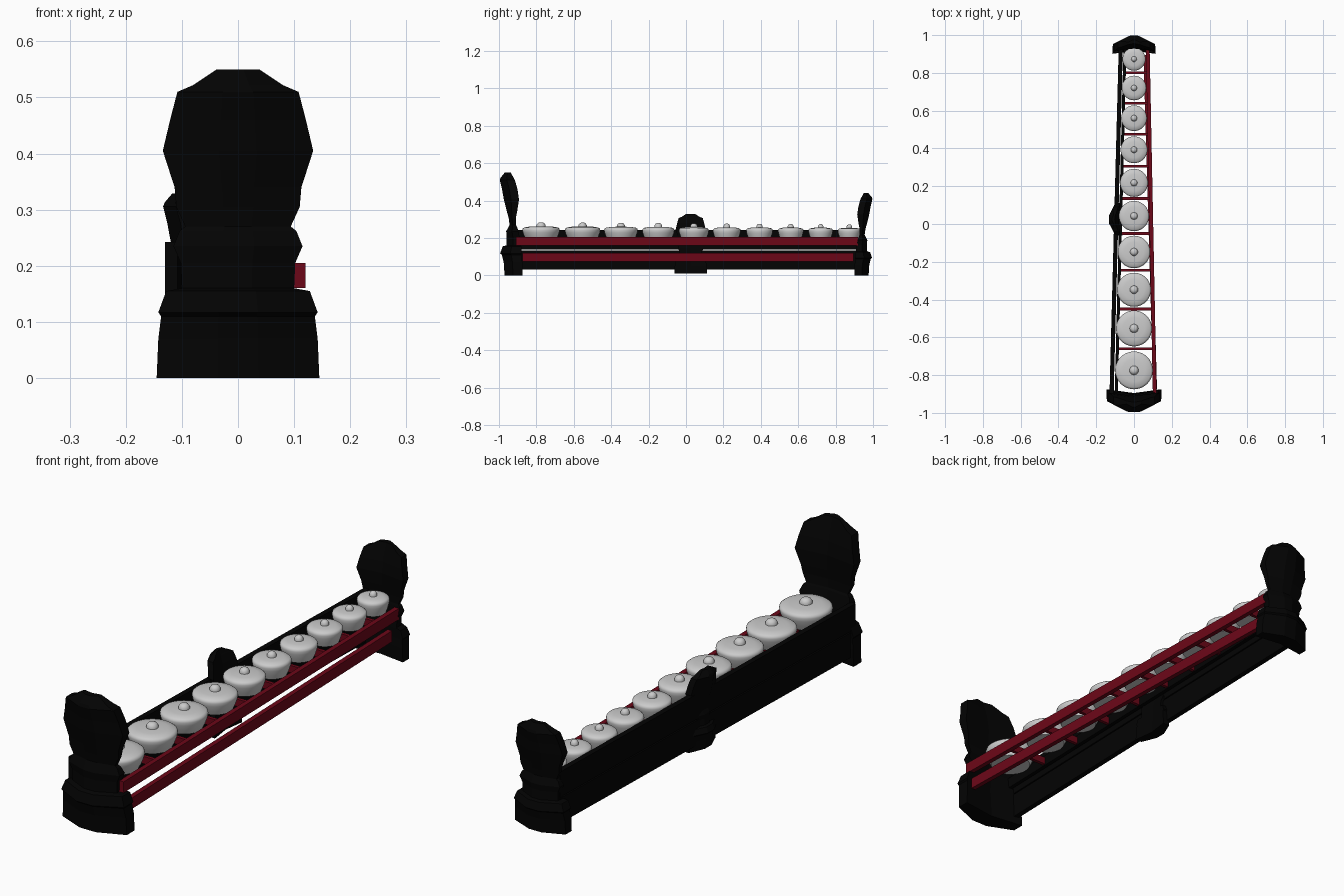
import bpy, bmesh, math
from mathutils import Matrix

if "Cube" in bpy.data.objects:
    bpy.data.objects.remove(bpy.data.objects["Cube"])


def material(name, color):
    m = bpy.data.materials.new(name)
    m.diffuse_color = color
    m.use_nodes = True
    m.node_tree.nodes["Principled BSDF"].inputs["Base Color"].default_value = m.diffuse_color
    return m


BLACK = material("black_lacquer", (0.001, 0.001, 0.001, 1))
RED = material("red_lacquer", (0.15, 0.002, 0.009, 1))


def make(name, verts, faces, mat=None):
    bm = bmesh.new()
    vs = [bm.verts.new(v) for v in verts]
    for f in faces:
        bm.faces.new([vs[i] for i in f])
    bmesh.ops.recalc_face_normals(bm, faces=bm.faces)
    me = bpy.data.meshes.new(name)
    bm.to_mesh(me)
    bm.free()
    ob = bpy.data.objects.new(name, me)
    bpy.context.collection.objects.link(ob)
    if mat:
        me.materials.append(mat)
    return ob


def rail(name, start, end, width, z0, z1, mat):
    # straight beam running along y between two (x, y) points
    h = width / 2
    verts = [(x + dx, y, z) for x, y in (start, end)
             for dx, z in ((-h, z0), (h, z0), (h, z1), (-h, z1))]
    faces = [(0, 1, 2, 3), (4, 5, 6, 7)]
    faces += [(i, (i + 1) % 4, 4 + (i + 1) % 4, 4 + i) for i in range(4)]
    return make(name, verts, faces, mat)


# Carved ornament levels: z, half width, front y, back y
LEVELS = [(0, .145, -.975, -.875), (.07, .142, -.98, -.875), (.11, .137, -.99, -.88),
          (.117, .142, -1.0, -.878), (.155, .128, -.985, -.88), (.16, .1, -.965, -.885),
          (.205, .102, -.962, -.89), (.235, .115, -.965, -.895), (.262, .104, -.95, -.905),
          (.27, .094, -.945, -.91), (.305, .11, -.95, -.91), (.34, .113, -.96, -.903),
          (.405, .134, -.978, -.893), (.46, .121, -.988, -.901), (.51, .108, -1.0, -.915),
          (.522, .08, -.995, -.922), (.55, .038, -.97, -.937)]


def ornament(name, sx, sz, place):
    # chevron-shaped sections lofted upward, placed with a matrix
    verts, faces, n = [], [], 7
    for z, w, yf, yb in LEVELS:
        t = yb - yf
        ring = [(w, yb), (w, yf + t * .5), (.25 * w, yf + t * .05), (-.25 * w, yf + t * .05),
                (-w, yf + t * .5), (-w, yb), (0, yb - t * .2)]
        verts += [place @ Matrix.Diagonal((sx, sx, sz, 1)) @
                  Matrix.Translation((x, y + 1, z)).translation for x, y in ring]
    for k in range(len(LEVELS) - 1):
        for i in range(n):
            j = (i + 1) % n
            faces.append((k * n + i, k * n + j, (k + 1) * n + j, (k + 1) * n + i))
    top = (len(LEVELS) - 1) * n
    faces += [tuple(range(n)), tuple(range(top, top + n))]
    return make(name, verts, faces, BLACK)


def turn(x, y, z, deg):
    return Matrix.Translation((x, y, z)) @ Matrix.Rotation(math.radians(deg), 4, 'Z')


# End ornaments and the smaller one on the long board
ornament("front_ornament", 1, 1, turn(0, -1, 0, 0))
ornament("back_ornament", .79, .8, turn(0, 1, 0, 180))
ornament("side_ornament", .6, .58, turn(-.136, .025, .01, -90))

# Black boards on the left side
rail("upper_board", (-.119, -.91), (-.07, .93), .022, .139, .242, BLACK)
rail("lower_board", (-.119, -.91), (-.07, .93), .022, .032, .134, BLACK)
rail("inner_rail", (-.094, -.9), (-.048, .93), .016, .16, .205, BLACK)

# Red rails on the right side
rail("upper_rail", (.11, -.91), (.073, .92), .02, .16, .205, RED)
rail("lower_rail", (.112, -.875), (.06, .895), .02, .075, .12, RED)

# Red rungs between the gongs
for i, y in enumerate((-.66, -.45, -.245, -.05, .135, .305, .475, .64, .80)):
    t = (y + .91) / 1.83
    left, right = -.094 + .046 * t, .11 - .037 * t
    ob = rail(f"rung_{i + 1}", ((left + right) / 2, y - .007),
              ((left + right) / 2, y + .007), right - left, .165, .195, RED)

# Gongs: turned bowls with a knob and a flat underside
PROFILE = [(.78, .185), (.88, .205), (.97, .228), (1, .242), (.98, .25), (.9, .256),
           (.6, .261), (.24, .262), (.235, .27), (.17, .279), (.09, .283)]
SEG = 40
GONGS = [(-.775, .1), (-.553, .095), (-.348, .09), (-.148, .086), (.042, .08),
         (.218, .074), (.393, .071), (.56, .068), (.72, .065), (.873, .061)]
for g, (gy, r) in enumerate(GONGS):
    s = .85 + .15 * (r - .06) / .04
    verts = [(r * p * math.cos(a), gy + r * p * math.sin(a), .21 + (z - .21) * s)
             for p, z in PROFILE for a in (2 * math.pi * i / SEG for i in range(SEG))]
    faces = [(k * SEG + i, k * SEG + (i + 1) % SEG,
              (k + 1) * SEG + (i + 1) % SEG, (k + 1) * SEG + i)
             for k in range(len(PROFILE) - 1) for i in range(SEG)]
    last = (len(PROFILE) - 1) * SEG
    faces += [tuple(range(SEG)), tuple(range(last, last + SEG))]
    ob = make(f"gong_{g + 1}", verts, faces)
    bpy.ops.object.select_all(action='DESELECT')
    ob.select_set(True)
    bpy.context.view_layer.objects.active = ob
    bpy.ops.object.shade_smooth_by_angle(angle=math.radians(40))
